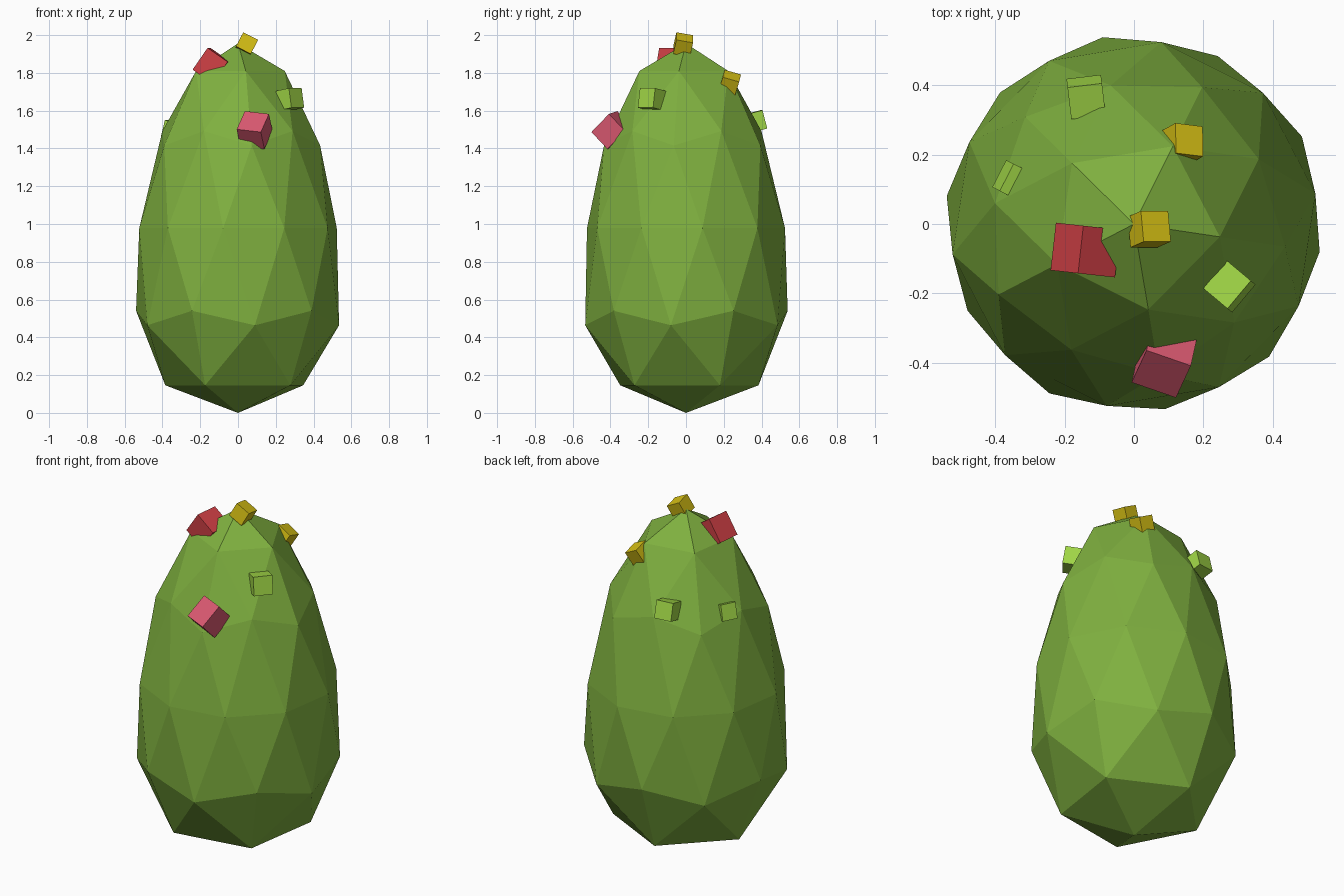
import bpy, bmesh, math
from mathutils import Vector, Matrix

if "Cube" in bpy.data.objects:
    bpy.data.objects.remove(bpy.data.objects["Cube"])


def srgb(h):
    c = [int(h[i:i + 2], 16) / 255 for i in (0, 2, 4)]
    return [x / 12.92 if x <= 0.04045 else ((x + 0.055) / 1.055) ** 2.4 for x in c] + [1]


def material(name, h):
    m = bpy.data.materials.new(name)
    m.diffuse_color = srgb(h)
    m.use_nodes = True
    m.node_tree.nodes["Principled BSDF"].inputs["Base Color"].default_value = m.diffuse_color
    return m


green = material("leaf green", "7FB03F")
lime = material("lime", "A0D646")
red = material("red", "D04045")
pink = material("pink", "DC5A72")
yellow = material("yellow", "D4BE14")


def finish(name, bm, mat):
    me = bpy.data.meshes.new(name)
    bmesh.ops.recalc_face_normals(bm, faces=bm.faces)
    bm.to_mesh(me)
    bm.free()
    me.materials.append(mat)
    ob = bpy.data.objects.new(name, me)
    bpy.context.collection.objects.link(ob)


def box(name, mat, center, u, v, size):
    """Box with its first edge along u and its second close to v."""
    u = Vector(u).normalized()
    w = u.cross(Vector(v)).normalized()
    v = w.cross(u)
    rot = Matrix((u, v, w)).transposed().to_4x4()
    bm = bmesh.new()
    bmesh.ops.create_cube(bm, size=1, matrix=Matrix.Translation(center) @ rot @ Matrix.Diagonal((*size, 1)))
    finish(name, bm, mat)


# Body: faceted sphere stretched tall, wider at the bottom
WIDTHS = [(-1, .75), (-.85, .74), (-.526, .636), (-.447, .61), (0, .53),
          (.447, .492), (.526, .476), (1, .476)]


def width(z):
    for (a, p), (b, q) in zip(WIDTHS, WIDTHS[1:]):
        if z <= b:
            return p + (q - p) * (z - a) / (b - a)
    return WIDTHS[-1][1]


bm = bmesh.new()
bmesh.ops.create_icosphere(bm, subdivisions=2, radius=1, matrix=Matrix.Rotation(math.radians(-8.5), 4, 'Z'))
for vert in bm.verts:
    x, y, z = vert.co
    s = width(z)
    vert.co = (x * s, y * s, 0.978 + 0.978 * z)
finish("body", bm, green)

# Small blocks half sunk into the upper body
box("yellow_block_top", yellow, (.044, -.015, 1.95), (.078, 0, -.04), (.01, -.09, .015), (.088, .09, .085))
box("yellow_block_back", yellow, (.14, .232, 1.748), (.08, -.01, -.04), (.01, -.085, .02), (.088, .09, .085))
box("red_block", red, (-.14, -.075, 1.838), (.82, -.09, -.57), (-.11, -.99, 0), (.13, .138, .14))
box("pink_block", pink, (.088, -.39, 1.497), (.13, -.045, -.015), (.05, .095, .10), (.136, .14, .125))
box("lime_block_front", lime, (.275, -.18, 1.66), (.068, -.057, .015), (.07, .085, 0), (.092, .105, .105))
box("lime_block_back", lime, (-.138, .366, 1.542), (.1, .012, 0), (0, .97, .25), (.1, .095, .1))
box("lime_block_left", lime, (-.339, .12, 1.495), (.04, .078, 0), (-.86, .44, .27), (.088, .09, .09))
